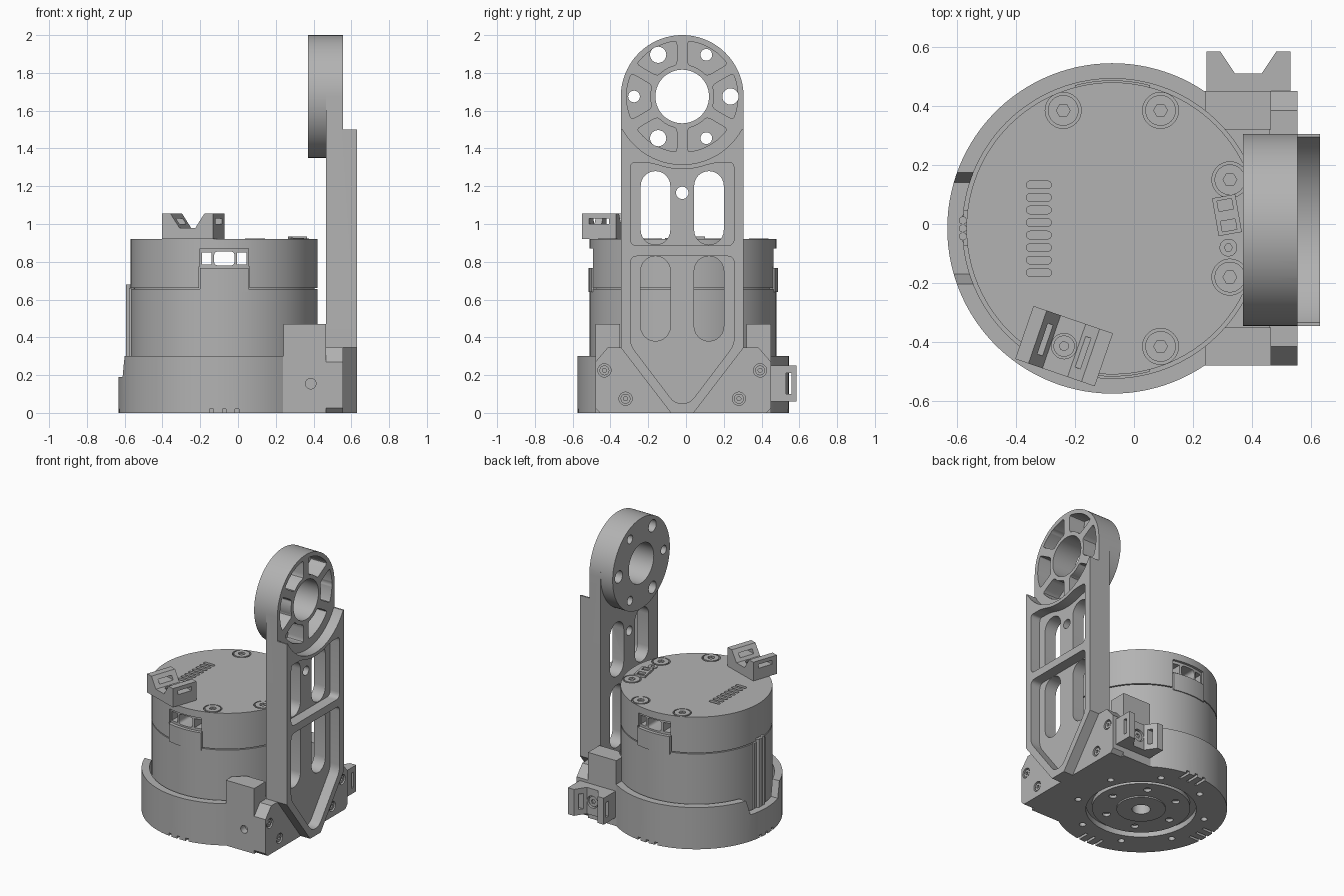
import bpy, bmesh
from math import pi, sin, cos, asin, radians, sqrt
from mathutils import Vector

if "Cube" in bpy.data.objects:
    bpy.data.objects.remove(bpy.data.objects["Cube"])

CX, CY = -0.073, -0.015          # motor axis
AY, AZ = -0.02, 1.675            # bearing ring axis on the arm

grey = bpy.data.materials.new("machined grey")
grey.use_nodes = True
GREY = (0.45, 0.45, 0.45, 1)
grey.diffuse_color = GREY
grey.node_tree.nodes["Principled BSDF"].inputs["Base Color"].default_value = GREY


# ---- outline helpers -------------------------------------------------
def arc(u, v, r, a=0, b=360, n=64):
    full = abs(b - a) == 360
    steps = n if full else n + 1
    return [(u + r * cos(radians(a + (b - a) * i / n)),
             v + r * sin(radians(a + (b - a) * i / n))) for i in range(steps)]


def rect(u0, u1, v0, v1):
    return [(u0, v0), (u1, v0), (u1, v1), (u0, v1)]


def rounded(pts, r, n=5):
    out = []
    for i, p in enumerate(pts):
        p, a, b = Vector(p), Vector(pts[i - 1]), Vector(pts[(i + 1) % len(pts)])
        s = p + (a - p).normalized() * min(r, (a - p).length * 0.45)
        e = p + (b - p).normalized() * min(r, (b - p).length * 0.45)
        for k in range(n + 1):
            t = k / n
            out.append(tuple(s * (1 - t) ** 2 + p * 2 * t * (1 - t) + e * t * t))
    return out


def stadium(u0, u1, v0, v1):
    r = min(u1 - u0, v1 - v0) / 2
    if v1 - v0 > u1 - u0:
        m = (u0 + u1) / 2
        return arc(m, v1 - r, r, 0, 180, 12) + arc(m, v0 + r, r, 180, 360, 12)
    m = (v0 + v1) / 2
    return arc(u1 - r, m, r, -90, 90, 12) + arc(u0 + r, m, r, 90, 270, 12)


# ---- solid helpers ---------------------------------------------------
def prism(name, pts, axis, a, b):
    place = {"x": lambda u, v, w: (w, u, v), "y": lambda u, v, w: (u, w, v),
             "z": lambda u, v, w: (u, v, w)}[axis]
    bm = bmesh.new()
    lo = [bm.verts.new(place(u, v, a)) for u, v in pts]
    hi = [bm.verts.new(place(u, v, b)) for u, v in pts]
    bm.faces.new(lo)
    bm.faces.new(hi)
    for i in range(len(pts)):
        bm.faces.new((lo[i - 1], lo[i], hi[i], hi[i - 1]))
    bmesh.ops.recalc_face_normals(bm, faces=bm.faces)
    me = bpy.data.meshes.new(name)
    bm.to_mesh(me)
    bm.free()
    me.materials.append(grey)
    ob = bpy.data.objects.new(name, me)
    bpy.context.collection.objects.link(ob)
    return ob


def carve(ob, cuts, op="DIFFERENCE"):
    tools = [prism("cutter", *c) for c in cuts]
    for t in tools:
        m = ob.modifiers.new("cut", "BOOLEAN")
        m.operation, m.solver, m.object = op, "EXACT", t
    dg = bpy.context.evaluated_depsgraph_get()
    me = bpy.data.meshes.new_from_object(ob.evaluated_get(dg))
    ob.modifiers.clear()
    ob.data = me
    for t in tools:
        bpy.data.objects.remove(t)
    return ob


def screw(name, u, v, axis, a, b, r):
    hexagon = arc(u, v, r * 0.45, n=6)
    head = prism(name, arc(u, v, r, n=32), axis, a, b)
    return carve(head, [(hexagon, axis, b - (b - a) * 0.6, b + (b - a))])


# ---- base: round cup with a square mounting side ---------------------
turn = math_a = asin(0.465 / 0.56) * 180 / pi
outline = arc(CX, CY, 0.56, turn, 360 - turn, 80) + [(0.465, CY - 0.465), (0.465, CY + 0.465)]
well = (arc(CX, CY, 0.508, n=80), "z", 0.1, 0.6)
base_cuts = [well, ([(-0.21, 0.32), (-0.17, 0.19), (0.14, 0.19), (0.18, 0.32)], "x", -0.8, -0.45)]
for k in (-1, 0, 1):             # small notches on the lower rim
    o = k * 0.067
    base_cuts += [(rect(CX + o - 0.01, CX + o + 0.01, CY - 0.7, CY - 0.47), "z", -0.1, 0.02),
                  (rect(CX + o - 0.01, CX + o + 0.01, CY + 0.47, CY + 0.7), "z", -0.1, 0.02),
                  (rect(CX - 0.7, CX - 0.47, CY + o - 0.01, CY + o + 0.01), "z", -0.1, 0.02)]
for i in range(8):               # underside bolt circle
    t = radians(22.5 + 45 * i)
    base_cuts.append((arc(CX + 0.43 * cos(t), CY + 0.43 * sin(t), 0.022, n=16), "z", -0.1, 0.05))
base_cuts.append((arc(CX, CY, 0.36, n=64), "z", -0.1, 0.04))
base_cuts.append((arc(CX, CY, 0.06, n=32), "z", -0.1, 0.08))
base_cuts.append((arc(0.385, 0.155, 0.028, n=24), "y", -0.6, -0.43))
base = carve(prism("base_cup", outline, "z", 0, 0.3), base_cuts)

hub_cuts = [(arc(CX, CY, 0.06, n=32), "z", -0.1, 0.2)]
for i in range(6):
    t = radians(60 * i)
    hub_cuts.append((arc(CX + 0.24 * cos(t), CY + 0.24 * sin(t), 0.026, n=16), "z", -0.1, 0.03))
carve(prism("output_flange", arc(CX, CY, 0.32), "z", 0.01, 0.06), hub_cuts)
carve(prism("output_boss", arc(CX, CY, 0.16), "z", 0.0, 0.05), hub_cuts[:1])

for s, side in ((-1, "front"), (1, "back")):
    ys = sorted((CY + s * 0.335, CY + s * 0.465))
    post = prism(side + "_post", rect(0.24, 0.465, *ys), "z", 0.2, 0.47)
    carve(post, [(arc(CX, CY, 0.508, n=80), "z", 0.1, 0.6)])

# ---- mounting plate with four socket screws --------------------------
plate_pts = [(CY + s * u, z) for s, row in
             ((1, ((0.44, 0), (0.465, 0.025), (0.465, 0.27), (0.4, 0.345))),
              (-1, ((0.4, 0.345), (0.465, 0.27), (0.465, 0.025), (0.44, 0)))) for u, z in row]
spots = [(-0.02 + s * u, z) for s in (-1, 1) for u, z in ((0.412, 0.225), (0.3, 0.075))]
carve(prism("mounting_plate", plate_pts, "x", 0.46, 0.555),
      [(arc(u, v, 0.035, n=24), "x", 0.535, 0.6) for u, v in spots])
for u, v in spots:
    screw("plate_screw", u, v, "x", 0.53, 0.55, 0.026)

# ---- motor body ------------------------------------------------------
ports = [(p, "y", -0.7, 0.7) for p in (rect(-0.19, -0.14, 0.785, 0.85),
         rounded(rect(-0.127, -0.018, 0.78, 0.855), 0.025), rect(-0.004, 0.045, 0.785, 0.85))]
prism("motor_lower", arc(CX, CY, 0.495, n=96), "z", 0.1, 0.655)
carve(prism("motor_core", arc(CX, CY, 0.478, n=96), "z", 0.6, 0.9), ports)
for side, lo, hi in (("front", -0.7, -0.3), ("back", 0.3, 0.7)):
    carve(prism(side + "_tongue", arc(CX, CY, 0.502, n=96), "z", 0.64, 0.768),
          [(rect(-0.2, 0.055, 0.5, 0.9), "y", lo, hi)], "INTERSECT")

SCREWS = [(-0.24, 0.385), (0.09, 0.385), (0.09, -0.415), (0.325, 0.15), (0.325, -0.18)]
cap_cuts = ports + [(rect(-0.206, 0.061, 0.5, 0.775), "y", -0.7, 0.7)]
for lo, hi in ((-0.7, -0.46), (0.435, 0.7)):
    cap_cuts.append((rect(-0.2, 0.055, 0.76, 0.87), "y", lo, hi))
cap_cuts += [(arc(x, y, 0.061, n=40), "z", 0.902, 1) for x, y in SCREWS]
for i in range(8):               # vent slots
    y = -0.165 + 0.0425 * i
    cap_cuts.append((stadium(-0.365, -0.28, y - 0.013, y + 0.013), "z", 0.9, 1))
carve(prism("motor_cap", arc(CX, CY, 0.495, n=96), "z", 0.662, 0.92), cap_cuts)
for x, y in SCREWS:
    screw("cap_screw", x, y, "z", 0.9, 0.922, 0.052)
screw("small_screw", 0.32, -0.08, "z", 0.91, 0.926, 0.03)
socket = carve(prism("cap_socket", rect(-0.04, 0.04, -0.065, 0.065), "z", 0.9, 0.935),
               [(rect(-0.025, 0.025, v - 0.018, v + 0.018), "z", 0.915, 1) for v in (-0.035, 0.035)])
socket.location, socket.rotation_euler = (0.315, 0.03, 0), (0, 0, radians(10))

# ---- cables along the left-hand side of the motor --------------------
for k in (-1, 0, 1):
    prism("cable", arc(-0.58, CY + k * 0.027, 0.0135, n=16), "z", 0.1, 0.68)
prism("cable_guide", rect(-0.578, -0.55, CY - 0.06, CY + 0.06), "z", 0.1, 0.66)


# ---- cable-tie brackets ----------------------------------------------
def bracket(name, loc, rot):
    half = [(0.1425, 0), (0.1425, 0.135), (0.095, 0.135), (0.045, 0.06)]
    pts = half + [(-u, w) for u, w in reversed(half)]
    ob = carve(prism(name, pts, "y", -0.095, 0.095),
               [(rect(-0.055, 0.055, 0.08, 0.108), "x", -0.3, 0.3),
                (arc(0, 0, 0.043, n=32), "z", 0.035, 0.2)])
    head = screw(name + "_screw", 0, 0, "z", 0.03, 0.05, 0.036)
    for o in (ob, head):
        o.location, o.rotation_euler = loc, rot


bracket("top_bracket", (-0.237, -0.414, 0.92), (0, 0, radians(-19)))
bracket("back_bracket", (0.3875, 0.45, 0.155), (-pi / 2, 0, 0))

# ---- upright arm with bearing ring -----------------------------------
ring_cuts = [(arc(AY, AZ, 0.142), "x", 0.2, 0.8)]
for i in range(6):
    t = radians(60 * i)
    r = 0.043 if i % 2 == 0 else 0.031
    ring_cuts.append((arc(AY + 0.255 * cos(t), AZ + 0.255 * sin(t), r, n=24), "x", 0.2, 0.8))
    # pocket between two parallel-sided spokes
    inner, outer = asin(0.028 / 0.17), asin(0.028 / 0.295)
    a, b = 30 - inner * 180 / pi, 30 - outer * 180 / pi
    sector = (arc(AY, AZ, 0.17, 60 * i + a, 60 * i - a, 4)
              + arc(AY, AZ, 0.295, 60 * i - b, 60 * i + b, 10))
    ring_cuts.append((rounded(sector, 0.03, 3), "x", 0.43, 0.8))

carve(prism("bearing_ring", arc(AY, AZ, 0.325, n=96), "x", 0.37, 0.466), ring_cuts)

arm_pts = arc(AY, AZ, 0.325, 0, 180, 48) + [(AY - 0.325, 0.345), (AY - 0.06, 0.0),
                                            (AY + 0.06, 0.0), (AY + 0.325, 0.345)]
top_edge = []
for i in range(13):              # pocket top dips under the ring seat
    y = 0.275 - 0.55 * i / 12
    top_edge.append((AY + y, min(1.325, AZ - sqrt(0.385 ** 2 - y * y))))
upper = [(AY - 0.275, 0.885), (AY + 0.275, 0.885)] + top_edge
lower = [(AY - 0.275, 0.83), (AY - 0.275, 0.36), (AY - 0.04, 0.05),
         (AY + 0.04, 0.05), (AY + 0.275, 0.36), (AY + 0.275, 0.83)]
arm_cuts = [(rect(-1, 1, 1.5, 2.5), "x", 0.555, 0.8),
            (arc(AY, AZ, 0.36, n=96), "x", 0.555, 0.8),
            (rounded(upper, 0.04), "x", 0.555, 0.8),
            (rounded(lower, 0.04), "x", 0.555, 0.8),
            (arc(AY, 1.165, 0.033, n=24), "x", 0.2, 0.8)]
for s in (-1, 1):
    u0, u1 = sorted((AY + s * 0.063, AY + s * 0.22))
    arm_cuts += [(stadium(u0, u1, z0, z1), "x", 0.2, 0.8)
                 for z0, z1 in ((0.89, 1.28), (0.38, 0.83))]
carve(prism("upright_arm", arm_pts, "x", 0.465, 0.63), arm_cuts + ring_cuts)

# ---- smooth shading with crisp edges ---------------------------------
bpy.ops.object.select_all(action="DESELECT")
for ob in bpy.context.collection.objects:
    if ob.type == "MESH":
        ob.select_set(True)
        bpy.context.view_layer.objects.active = ob
bpy.ops.object.shade_smooth_by_angle(angle=radians(30))
